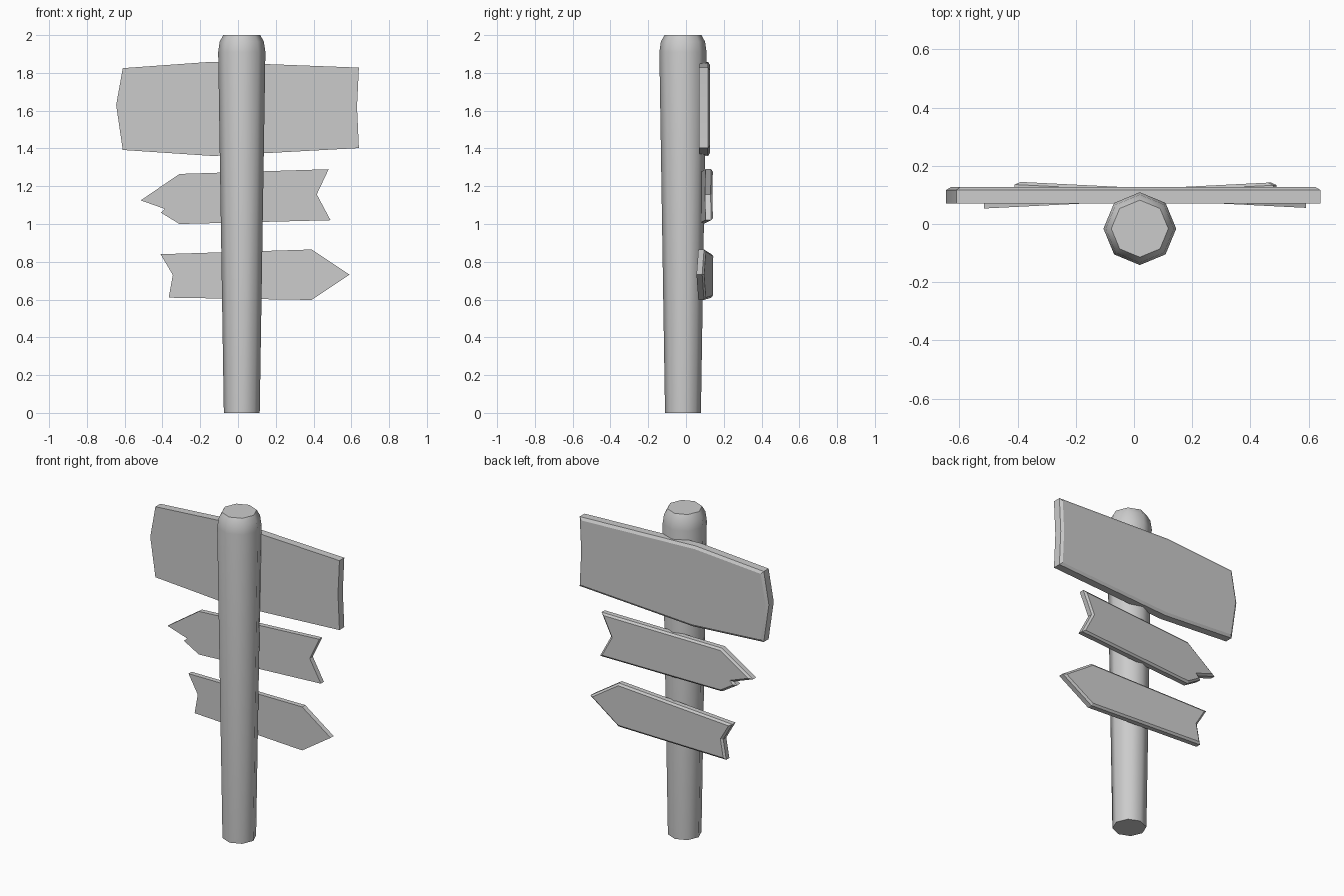
import bpy, bmesh, math
from mathutils import Vector

if "Cube" in bpy.data.objects:
    bpy.data.objects.remove(bpy.data.objects["Cube"])


def finish(bm, name, angle):
    mesh = bpy.data.meshes.new(name)
    bm.to_mesh(mesh)
    bm.free()
    obj = bpy.data.objects.new(name, mesh)
    bpy.context.collection.objects.link(obj)
    bpy.ops.object.select_all(action='DESELECT')
    obj.select_set(True)
    bpy.context.view_layer.objects.active = obj
    bpy.ops.object.shade_smooth_by_angle(angle=math.radians(angle))
    return obj


def post(name, cx, cy, profile, sides=8):
    """Stack of polygon rings from (radius, height) pairs, capped."""
    bm = bmesh.new()
    rings = []
    for r, z in profile:
        rings.append([bm.verts.new((cx + r * math.cos(math.tau * i / sides),
                                    cy + r * math.sin(math.tau * i / sides), z))
                      for i in range(sides)])
    for a, b in zip(rings, rings[1:]):
        for i in range(sides):
            j = (i + 1) % sides
            bm.faces.new((a[i], a[j], b[j], b[i]))
    bm.faces.new(rings[0][::-1])
    bm.faces.new(rings[-1])
    return finish(bm, name, 50)


def board(name, outline, y, slope, thick, bevel=0.016, lip=0.01):
    """Plank from an x/z outline, chamfered at the back, y shifting along x."""
    bm = bmesh.new()
    front = bm.faces.new([bm.verts.new((x, y + slope * x, z)) for x, z in outline])
    ext = bmesh.ops.extrude_face_region(bm, geom=[front], use_keep_orig=True)
    verts = [g for g in ext['geom'] if isinstance(g, bmesh.types.BMVert)]
    back = [g for g in ext['geom'] if isinstance(g, bmesh.types.BMFace)]
    bmesh.ops.translate(bm, verts=verts, vec=Vector((0, thick - lip, 0)))
    bmesh.ops.recalc_face_normals(bm, faces=bm.faces[:])
    bmesh.ops.inset_region(bm, faces=back, thickness=bevel, depth=0,
                           use_even_offset=True)
    bmesh.ops.translate(bm, verts=list(back[0].verts), vec=Vector((0, lip, 0)))
    return finish(bm, name, 20)


# Tapered octagonal post with rounded top
post("post", 0.02, -0.016,
     [(0.095, 0), (0.125, 1.91), (0.117, 1.965), (0.098, 2.0)])

# Large top board
board("top_board",
      [(-0.645, 1.63), (-0.61, 1.825), (-0.15, 1.858), (0.64, 1.828),
       (0.63, 1.62), (0.64, 1.402), (-0.13, 1.36), (-0.61, 1.392)],
      0.07, 0, 0.057)

# Arrow pointing left, with a chipped tip
board("left_arrow",
      [(-0.515, 1.125), (-0.31, 1.265), (0.48, 1.29), (0.417, 1.157),
       (0.49, 1.02), (-0.31, 1.0), (-0.408, 1.06), (-0.388, 1.08)],
      0.079, 0.05, 0.04, 0.012)

# Arrow pointing right
board("right_arrow",
      [(0.59, 0.732), (0.39, 0.865), (-0.41, 0.84), (-0.345, 0.73),
       (-0.367, 0.61), (0.39, 0.598)],
      0.085, -0.05, 0.04, 0.012)
